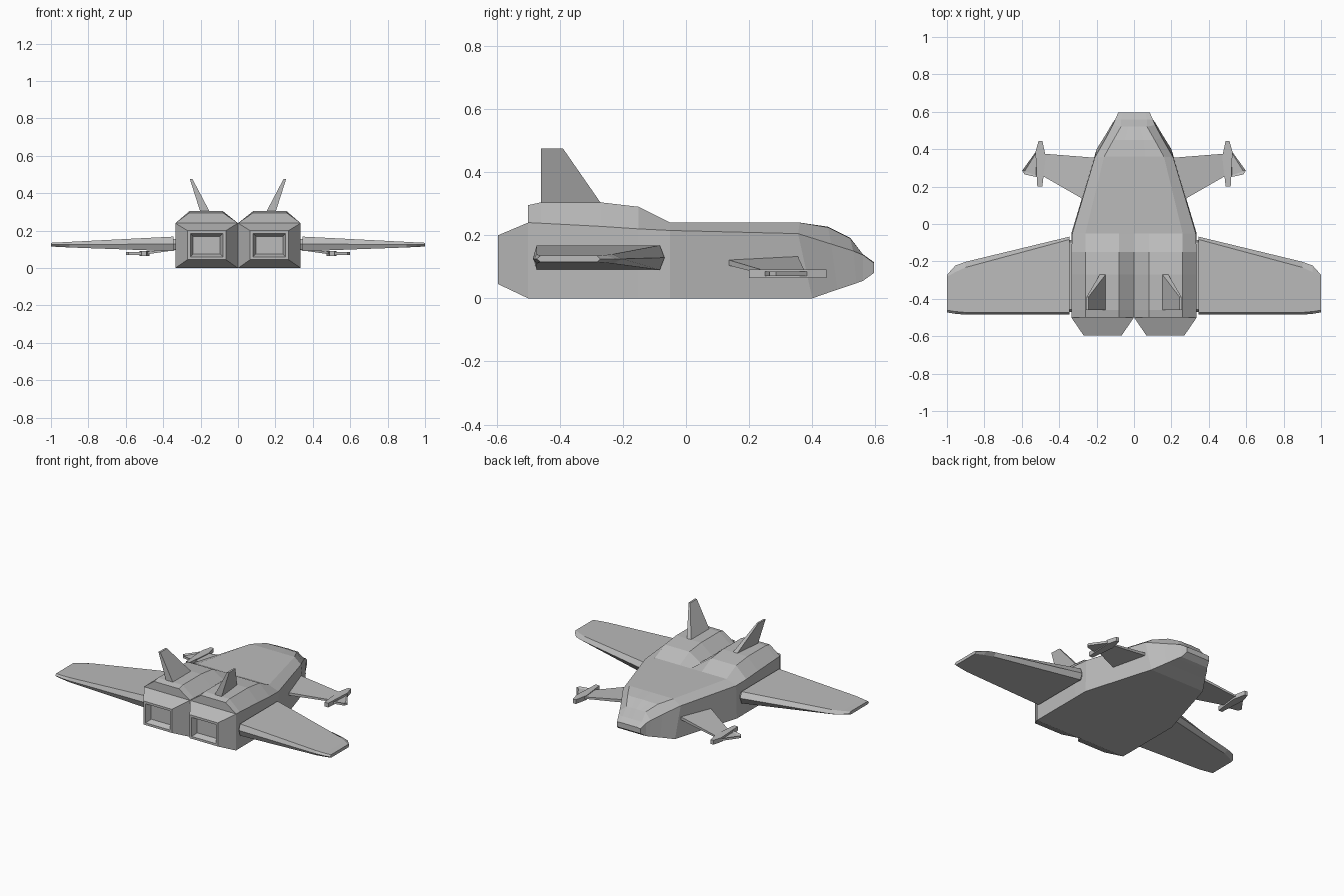
import bpy, bmesh

cube = bpy.data.objects.get("Cube")
if cube:
    bpy.data.objects.remove(cube)

grey = bpy.data.materials.new("hull_grey")
grey.use_nodes = True
GREY = (0.5, 0.5, 0.5, 1)
grey.diffuse_color = GREY
grey.node_tree.nodes["Principled BSDF"].inputs["Base Color"].default_value = GREY


def loft(name, rings, closed=True, recess=None):
    """Skin a list of point rings, cap both ends and mirror across x."""
    bm = bmesh.new()
    rows = [[bm.verts.new(p) for p in ring] for ring in rings]
    n = len(rows[0])
    for a, b in zip(rows, rows[1:]):
        for i in range(n if closed else n - 1):
            j = (i + 1) % n
            bm.faces.new((a[i], a[j], b[j], b[i]))
    bm.faces.new(rows[0])
    end = bm.faces.new(rows[-1])
    bmesh.ops.recalc_face_normals(bm, faces=bm.faces)
    if recess:
        bmesh.ops.inset_region(bm, faces=[end], thickness=recess[0])
        bmesh.ops.translate(bm, verts=end.verts, vec=end.normal * -recess[1])
    mesh = bpy.data.meshes.new(name)
    bm.to_mesh(mesh)
    bm.free()
    mesh.materials.append(grey)
    obj = bpy.data.objects.new(name, mesh)
    bpy.context.collection.objects.link(obj)
    mirror = obj.modifiers.new("Mirror", 'MIRROR')
    mirror.merge_threshold = 0.0005
    return obj


def prism(name, outline, z0, z1, recess=None):
    return loft(name, [[(x, y, z) for x, y in outline] for z in (z0, z1)], recess=recess)


def hull_ring(yb, bw, bz, ys, sw, sz, yt, tw, tz, iw, cz):
    """Half section: belly, shoulder, deck edge, inner deck edge, centreline."""
    return [(0, yb, bz), (bw, yb, bz), (sw, ys, sz),
            (tw, yt, tz), (iw, yt, tz), (0, yt, cz)]


# Fuselage with twin rear humps and blunt nose
loft("fuselage", [
    hull_ring(-.5, .335, 0, -.5, .335, .24, -.5, .26, .295, .08, .24),
    hull_ring(-.46, .335, 0, -.46, .335, .238, -.46, .26, .304, .08, .24),
    hull_ring(-.27, .335, 0, -.27, .335, .228, -.27, .26, .304, .08, .24),
    hull_ring(-.15, .335, 0, -.15, .335, .22, -.15, .26, .29, .08, .24),
    hull_ring(-.05, .335, 0, -.05, .33, .215, -.05, .26, .24, .08, .24),
    hull_ring(.4, .2, 0, .355, .21, .205, .36, .16, .24, .06, .24),
    hull_ring(.48, .15, .028, .46, .15, .172, .45, .11, .225, .05, .227),
    hull_ring(.54, .115, .048, .53, .113, .15, .52, .07, .19, .03, .192),
    hull_ring(.56, .1, .055, .56, .1, .138, .56, .07, .14, .03, .14),
    hull_ring(.595, .085, .08, .595, .085, .112, .595, .06, .115, .03, .115),
], closed=False)

# Square engine nozzles, tapered then sunk
loft("engine_nozzles", [
    [(x0, y, z0), (x1, y, z0), (x1, y, z1), (x0, y, z1)]
    for y, x0, x1, z0, z1 in (
        (-.5, .001, .335, 0, .24), (-.595, .065, .27, .045, .2),
        (-.595, .08, .255, .06, .185), (-.56, .095, .24, .075, .17))
])


def wing_ring(x, front, rear, top, bottom, lead):
    mid = (top + bottom) / 2
    return [(x, front, mid), (x, front - lead, top), (x, rear + .012, top),
            (x, rear, mid), (x, rear + .012, bottom), (x, front - lead, bottom)]


# Main wings with bevelled edges and clipped tips
loft("wings", [
    wing_ring(.32, -.085, -.47, .155, .1, .01),
    wing_ring(.345, -.085, -.47, .155, .1, .01),
    wing_ring(.346, -.068, -.485, .168, .09, .015),
    wing_ring(.9, -.202, -.485, .14, .11, .03),
    wing_ring(.955, -.222, -.48, .137, .113, .035),
    wing_ring(1, -.272, -.473, .135, .115, .01),
])

# Outward leaning tail fins
loft("tail_fins", [
    [(x0, -.46, z), (x1, -.46, z), (x2, front, z), (x0, front, z)]
    for z, x0, x1, x2, front in ((.295, .148, .2, .18, -.265),
                                 (.475, .243, .257, .254, -.39))
])

# Small forward wings drooping to their tips
loft("forward_wings", [
    [(x, rear, z - t), (x, front, z - t), (x, front, z + t), (x, rear, z + t)]
    for x, rear, front, z, t in ((.18, .08, .352, .128, .01), (.485, .255, .376, .08, .006))
])

# Tip pods and their triangular outer plates
prism("tip_pods", [(.49, .445), (.51, .445), (.527, .385), (.517, .2),
                   (.49, .2), (.472, .36)], .064, .092)
prism("tip_plates", [(.515, .4), (.598, .285), (.585, .265), (.515, .25)],
      .07, .085, recess=(.015, .007))
